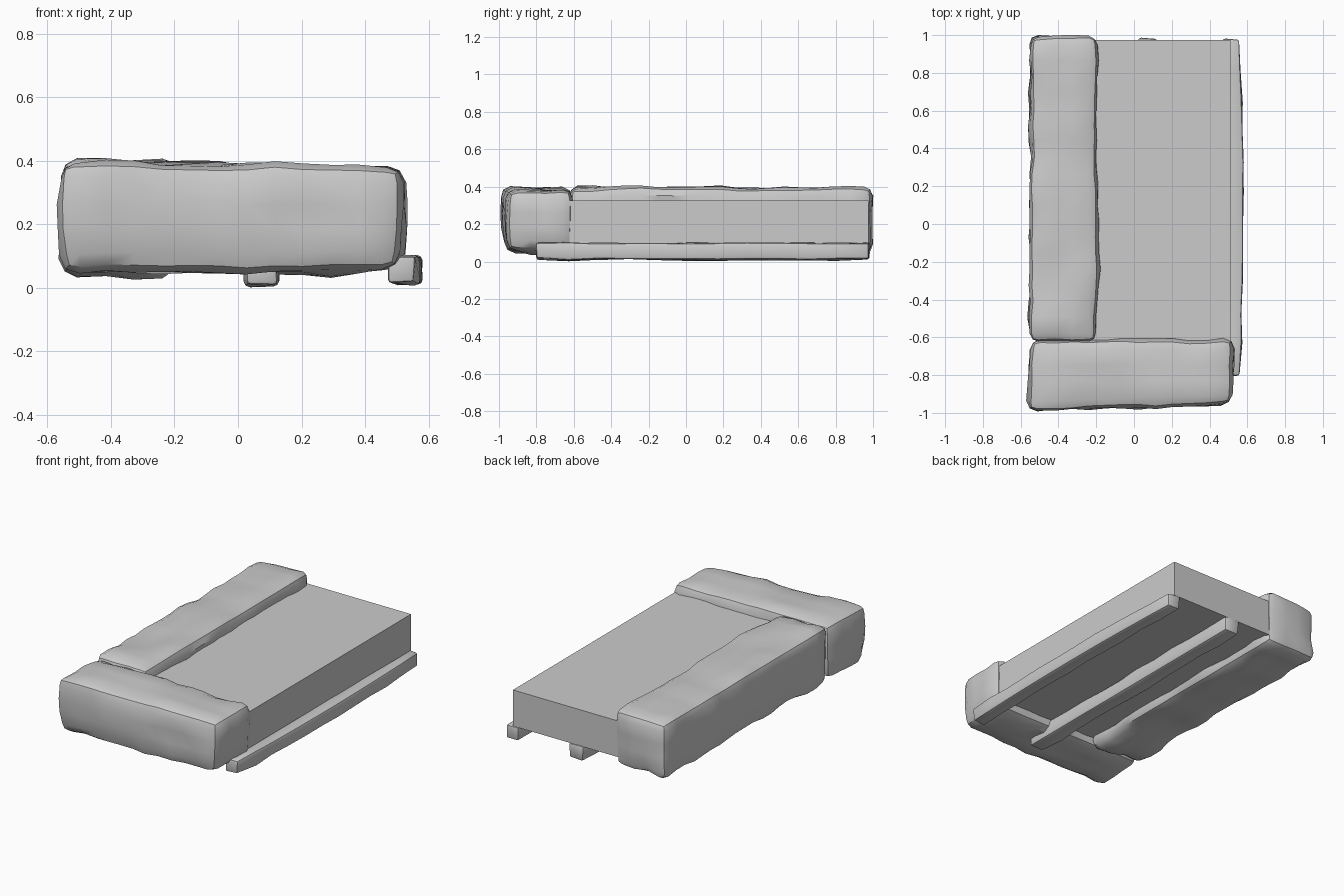
import bpy, bmesh, math
from mathutils import Vector, noise

old = bpy.data.objects.get("Cube")
if old:
    bpy.data.objects.remove(old, do_unlink=True)

grey = bpy.data.materials.new("plain_grey")
grey.use_nodes = True
GREY = (0.6, 0.6, 0.6, 1)
grey.diffuse_color = GREY
grey.node_tree.nodes["Principled BSDF"].inputs["Base Color"].default_value = GREY


def finish(name, bm, smooth):
    bmesh.ops.recalc_face_normals(bm, faces=bm.faces)
    mesh = bpy.data.meshes.new(name)
    bm.to_mesh(mesh)
    bm.free()
    mesh.materials.append(grey)
    obj = bpy.data.objects.new(name, mesh)
    bpy.context.collection.objects.link(obj)
    if smooth:
        bpy.ops.object.select_all(action="DESELECT")
        obj.select_set(True)
        bpy.context.view_layer.objects.active = obj
        bpy.ops.object.shade_smooth_by_angle(angle=math.radians(35))
    return obj


def box(low, high):
    bm = bmesh.new()
    bmesh.ops.create_cube(bm, size=1)
    for v in bm.verts:
        v.co = [high[i] if v.co[i] > 0 else low[i] for i in range(3)]
    return bm


def rough_block(name, low, high, radius, step, rough, skew=None, lumps=(), bow=0):
    """Rounded box, sliced into rings and worn by noise; skew shifts single corners."""
    bm = box(low, high)
    mid = [(a + b) / 2 for a, b in zip(low, high)]
    for v in bm.verts:
        key = "".join("+" if v.co[i] > mid[i] else "-" for i in range(3))
        v.co += Vector((skew or {}).get(key, (0, 0, 0)))
    bmesh.ops.bevel(bm, geom=bm.edges[:], offset=radius, segments=2,
                    profile=0.5, affect="EDGES")
    for axis in range(3):
        normal = Vector([float(i == axis) for i in range(3)])
        start, end = low[axis] + radius, high[axis] - radius
        count = max(1, round((end - start) / step))
        for k in range(1, count):
            point = normal * (start + (end - start) * k / count)
            bmesh.ops.bisect_plane(bm, geom=bm.verts[:] + bm.edges[:] + bm.faces[:],
                                   plane_co=point, plane_no=normal)
    bm.normal_update()
    shifts = [v.normal * rough * noise.noise(v.co * 7) for v in bm.verts]
    for v, shift in zip(bm.verts, shifts):
        v.co += shift
        # hanging lumps on the underside
        if v.co.z < mid[2]:
            for x, y, depth, spread in lumps:
                d2 = (v.co.x - x) ** 2 + (v.co.y - y) ** 2
                v.co.z -= depth * math.exp(-d2 / spread ** 2) * (1 - (v.co.z - low[2]) / (mid[2] - low[2]))
        # gentle sideways bow along the length
        t = (v.co.y - mid[1]) / (high[1] - mid[1])
        v.co.x += bow * (1 - t * t)
    return finish(name, bm, True)


# Flat slab
finish("slab", box((-0.4, -0.8, 0.1), (0.51, 0.975, 0.325)), False)

# Worn stone across the front
rough_block("front_stone", (-0.56, -0.97, 0.05), (0.525, -0.61, 0.395), 0.055, 0.09, 0.022,
            skew={"--+": (-0.015, -0.03, 0.006), "---": (0.01, 0, 0), "+-+": (0, 0.01, -0.01),
                  "+--": (-0.02, 0.015, 0.01), "+++": (0, 0, -0.01), "-++": (0.01, 0, 0)},
            lumps=[(0.3, -0.78, 0.025, 0.1)])

# Worn stone along the left-hand edge of the top view
rough_block("side_stone", (-0.55, -0.625, 0.05), (-0.195, 0.995, 0.395), 0.045, 0.085, 0.022,
            lumps=[(-0.33, -0.52, 0.025, 0.14)])

# Beams under the slab
for name, low, high, bow in (("middle_beam", (0.025, -0.8, 0.008), (0.125, 0.98, 0.1), 0.0),
                             ("outer_beam", (0.47, -0.805, 0.012), (0.56, 0.98, 0.1), 0.02)):
    rough_block(name, low, high, 0.014, 0.16, 0.012, bow=bow)
